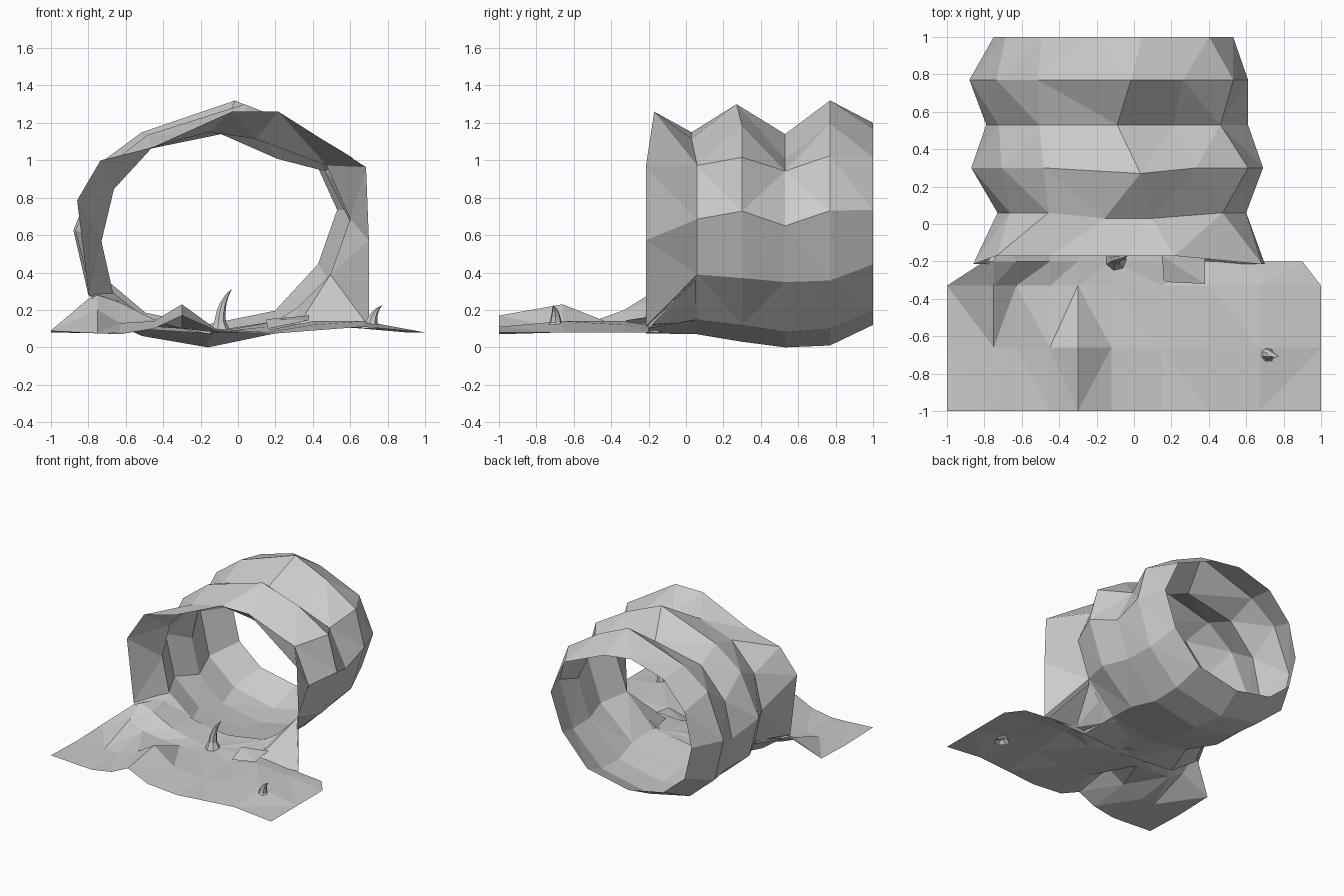
import bpy, bmesh, math, random
from mathutils import Vector

if "Cube" in bpy.data.objects:
    bpy.data.objects.remove(bpy.data.objects["Cube"])

random.seed(4)


def skin(name, rows, closed=False, cap=False):
    """Bridge rows of points into a flat-shaded surface."""
    bm = bmesh.new()
    vs = [[bm.verts.new(p) for p in row] for row in rows]
    n = len(rows[0])
    for a, b in zip(vs, vs[1:]):
        for i in range(n if closed else n - 1):
            j = (i + 1) % n
            bm.faces.new((a[i], a[j], b[j], b[i]))
    if cap:
        bm.faces.new(vs[-1])
    bmesh.ops.triangulate(bm, faces=bm.faces[:])
    bmesh.ops.recalc_face_normals(bm, faces=bm.faces[:])
    me = bpy.data.meshes.new(name)
    bm.to_mesh(me)
    bm.free()
    ob = bpy.data.objects.new(name, me)
    bpy.context.collection.objects.link(ob)
    return ob


# Tunnel: unit cross-sections of the mouth, throat, narrow and wide rings
mouth = [(.45, 0), (.75, .02), (1, .03), (1, .42), (.99, .75), (.69, 1),
         (.53, 1), (.26, .84), (.08, .78), (0, .6), (.04, .17), (.2, .02)]
narrow = [(.45, 0), (.74, .07), (.92, .30), (1, .57), (.9, .83), (.62, .97),
          (.43, 1), (.2, .92), (.05, .72), (0, .46), (.05, .21), (.2, .06)]
wide = [(.45, 0), (.74, .07), (.92, .27), (1, .55), (.95, .78), (.77, .91),
        (.58, 1), (.25, .87), (.10, .74), (0, .47), (.05, .21), (.2, .06)]
throat = narrow[:4] + [(.9, .83), (.71, .88), (.5, 1)] + narrow[7:]
# y, x min, x max, z min, z max, section
rings = [(-.215, -.86, .70, .075, 1.26, mouth), (.06, -.73, .60, .07, 1.15, narrow),
         (.30, -.87, .69, .03, 1.30, wide), (.53, -.79, .61, .0, 1.14, throat),
         (.77, -.88, .61, .01, 1.32, wide), (1.0, -.75, .53, .12, 1.20, narrow)]
rows = []
for k, (y, x0, x1, z0, z1, section) in enumerate(rings):
    row = []
    for i, (u, v) in enumerate(section):
        j = 0.008 if 0 < k < 5 and i % 3 else 0
        yy = y + (0.045 * (v > .77) if k == 0 else -0.03 * (k in (1, 2) and v > .95))
        row.append((x0 + u * (x1 - x0) + random.uniform(-j, j), yy,
                    max(0, z0 + v * (z1 - z0) + random.uniform(-j, j))))
    rows.append(row)
skin("tunnel_wall", rows, closed=True)

# Rolling ground in front of the mouth, running a little way inside
cols = [-1, -.75, -.63, -.45, -.3, -.12, .15, .4, .67, 1]
heights = [(-1.0, [.09, .075, .07, .10, .17, .09, .07, .09, .11, .08]),
           (-.66, [.08, .08, .08, .14, .23, .10, .08, .12, .14, .08]),
           (-.33, [.09, .20, .13, .11, .10, .08, .09, .14, .12, .08]),
           (-.20, [.26, .28, .24, .15, .11, .08, .11, .12, .10, .08]),
           (.05, [.30, .26, .22, .14, .10, .09, .14, .25, .36, .46])]
rows = []
for y, hs in heights:
    xs = cols
    if y == -.2:
        xs = [-.8] + cols[1:-1] + [.9]
    elif y > 0:
        xs = [-.67, -.66, -.61, -.46, -.3, -.12, .2, .38, .48, .53]
    rows.append([(x, y, h) for x, h in zip(xs, hs)])
# right outer corner stays outside the tunnel
right_strip = [[rows[2][8], rows[2][9]], [rows[3][8], rows[3][9]]]
skin("ground", rows[:4])
skin("ground_inside", [r[:9] for r in rows[3:]])

# Raised slab at the mouth
skin("mouth_slab", [[(.15, -.17, .15), (.38, -.15, .17)],
                    [(.16, -.31, .10), (.38, -.32, .145)]])


# Curved thorns growing out of the ground
def thorn(name, base, tip, bend, radius, sides=7, steps=6):
    base, tip, bend = Vector(base), Vector(tip), Vector(bend)
    rows = []
    for s in range(steps):
        t = s / (steps - 1)
        c = base.lerp(bend, t).lerp(bend.lerp(tip, t), t)
        r = radius * (1 - t) ** 0.8 * (1.6 if s == 0 else 1) + .002
        rows.append([c + Vector((r * math.cos(2 * math.pi * i / sides),
                                 r * math.sin(2 * math.pi * i / sides), 0))
                     for i in range(sides)])
    skin(name, rows, closed=True, cap=True)


thorn("thorn_large", (-.095, -.19, .08), (-.035, -.17, .31), (-.11, -.19, .23), .036)
thorn("thorn_small", (.71, -.7, .10), (.77, -.71, .225), (.71, -.69, .19), .036)
